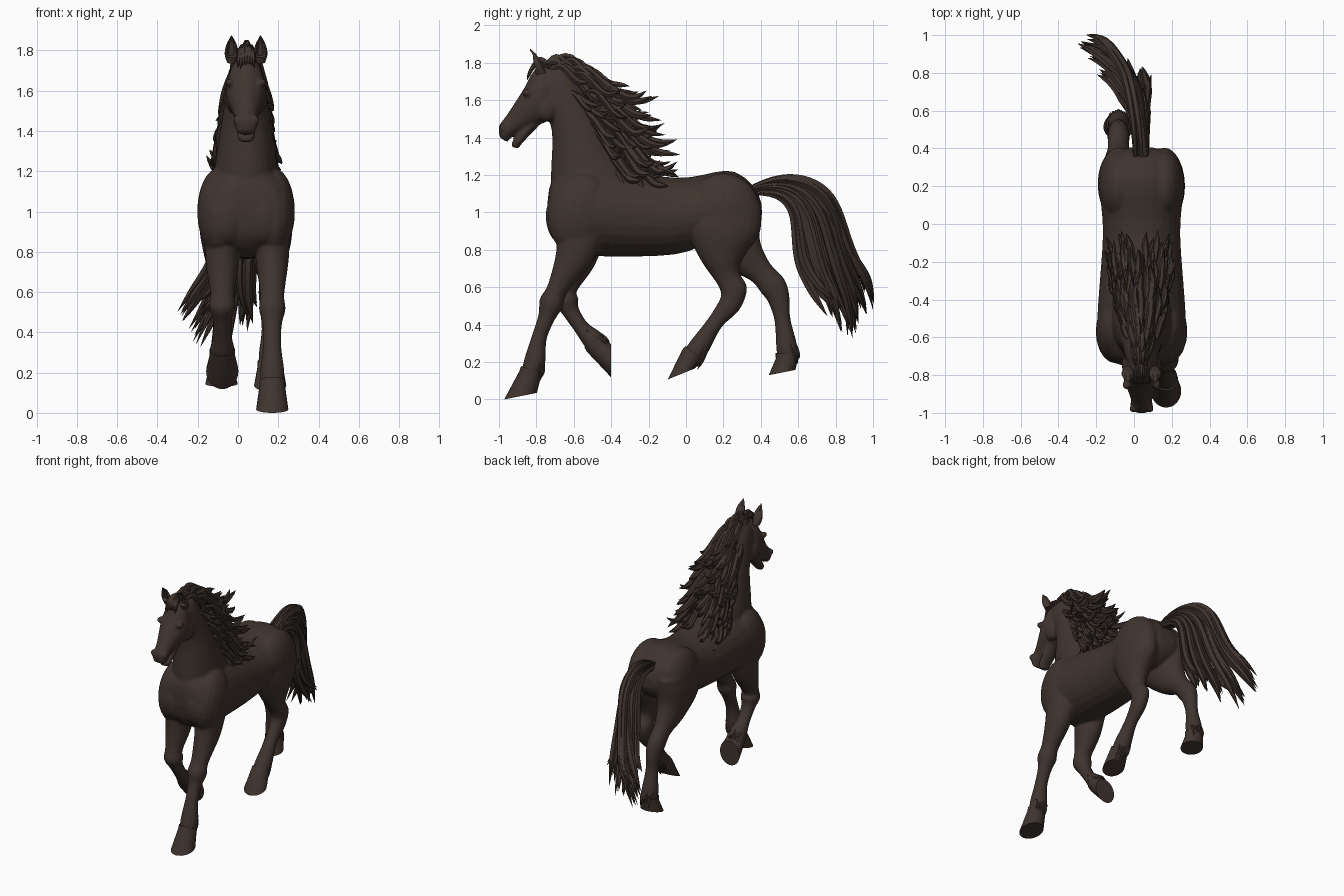
import bpy, bmesh, math, random
from mathutils import Vector, Matrix

if "Cube" in bpy.data.objects:
    bpy.data.objects.remove(bpy.data.objects["Cube"])

random.seed(7)
rnd = random.uniform
CX = 0.04          # the body's centre line

brown = bpy.data.materials.new("dark brown coat")
brown.diffuse_color = (0.05, 0.035, 0.028, 1)
brown.use_nodes = True
brown.node_tree.nodes["Principled BSDF"].inputs["Base Color"].default_value = brown.diffuse_color


def catmull(a, b, c, d, t):
    return 0.5 * (2*b + (c-a)*t + (2*a-5*b+4*c-d)*t*t + (3*b-a-3*c+d)*t**3)


def loft(bm, rings, cx=CX, sub=4, n=24):
    """Each ring: (y, z) of front edge, (y, z) of back edge, half width."""
    full = []
    for i in range(len(rings) - 1):
        q = [rings[max(i-1, 0)], rings[i], rings[i+1], rings[min(i+2, len(rings)-1)]]
        full += [[catmull(*v, k / sub) for v in zip(*q)] for k in range(sub)]
    full.append(rings[-1])
    loops = []
    for ya, za, yb, zb, w in full:
        angles = [2 * math.pi * j / n for j in range(n)]
        loops.append([bm.verts.new((cx + w * math.sin(a), (ya+yb + (ya-yb)*math.cos(a)) / 2,
                                    (za+zb + (za-zb)*math.cos(a)) / 2)) for a in angles])
    for p, q in zip(loops, loops[1:]):
        for j in range(n):
            bm.faces.new((p[j], p[(j+1) % n], q[(j+1) % n], q[j]))
    bm.faces.new(loops[0])
    bm.faces.new(loops[-1])


def pair_of_balls(bm, dx, y, z, radii, tilt=0):
    for s in (-1, 1):
        m = Matrix.Translation((CX + s*dx, y, z)) @ Matrix.Rotation(tilt, 4, 'X') @ Matrix.Diagonal((*radii, 1))
        bmesh.ops.create_uvsphere(bm, u_segments=20, v_segments=12, radius=1, matrix=m)


def settle(ob, angle):
    bpy.ops.object.select_all(action='DESELECT')
    ob.select_set(True)
    bpy.context.view_layer.objects.active = ob
    bpy.ops.object.convert(target='MESH')
    ob = bpy.context.object
    ob.data.materials.clear()
    ob.data.materials.append(brown)
    bpy.ops.object.shade_smooth_by_angle(angle=math.radians(angle))


def finish(name, bm, angle, remesh=0):
    bmesh.ops.recalc_face_normals(bm, faces=bm.faces[:])
    me = bpy.data.meshes.new(name)
    bm.to_mesh(me)
    bm.free()
    ob = bpy.data.objects.new(name, me)
    bpy.context.collection.objects.link(ob)
    if remesh:
        r = ob.modifiers.new("merge", 'REMESH')
        r.mode, r.voxel_size = 'VOXEL', remesh
        s = ob.modifiers.new("soften", 'SMOOTH')
        s.factor, s.iterations = 0.5, 5
    settle(ob, angle)


def hair(name, locks):
    """Each lock is (points, thickness): a tapered strand with a pointed end."""
    cu = bpy.data.curves.new(name, 'CURVE')
    cu.dimensions, cu.fill_mode = '3D', 'FULL'
    cu.bevel_depth, cu.bevel_resolution, cu.use_fill_caps = 1, 1, True
    for pts, thick in locks:
        sp = cu.splines.new('NURBS')
        sp.points.add(len(pts) - 1)
        for i, (p, v) in enumerate(zip(sp.points, pts)):
            t = i / (len(pts) - 1)
            p.co = (*v, 1)
            p.radius = thick * (.03 if t == 1 else .6 + 1.6*t*(1.2 - t))
        sp.order_u, sp.use_endpoint_u, sp.resolution_u = 4, True, 4
    ob = bpy.data.objects.new(name, cu)
    bpy.context.collection.objects.link(ob)
    settle(ob, 50)


body = bmesh.new()

# trunk
loft(body, [(-.74, 1.06, -.74, .98, .08), (-.715, 1.17, -.715, .87, .175), (-.61, 1.24, -.63, .79, .232),
            (-.44, 1.24, -.46, .765, .232), (-.05, 1.185, -.06, .775, .205), (.2, 1.222, .16, .85, .222),
            (.3, 1.195, .29, .85, .21), (.375, 1.12, .37, .9, .16), (.405, 1.04, .405, .96, .06)])
# neck
loft(body, [(-.72, .98, -.22, 1.16, .17), (-.722, 1.2, -.36, 1.32, .15), (-.718, 1.44, -.5, 1.57, .112),
            (-.78, 1.6, -.62, 1.76, .085), (-.83, 1.63, -.71, 1.785, .06)])
# head
loft(body, [(-.75, 1.785, -.68, 1.66, .055), (-.815, 1.755, -.69, 1.53, .09), (-.865, 1.665, -.745, 1.485, .098),
            (-.955, 1.525, -.885, 1.43, .058), (-1, 1.46, -.93, 1.405, .06), (-.995, 1.4, -.955, 1.375, .04)])
# lower jaw
loft(body, [(-.84, 1.5, -.79, 1.46, .055), (-.925, 1.385, -.88, 1.365, .045), (-.93, 1.35, -.892, 1.34, .028)])

pair_of_balls(body, .08, -.85, 1.64, (.022, .026, .02))           # eyes
pair_of_balls(body, .045, -.98, 1.455, (.02, .018, .024))         # nostrils
pair_of_balls(body, .06, -.745, 1.56, (.045, .065, .075))         # cheeks
pair_of_balls(body, .135, -.57, 1, (.108, .165, .22), -.25)       # shoulders
pair_of_balls(body, .085, -.66, .98, (.1, .09, .15))              # breast
pair_of_balls(body, .12, .2, 1, (.108, .2, .21))                  # hips

# leg sections shared by each pair: half depth, half width
front = [(.14, .09), (.1, .082), (.056, .06), (.066, .066), (.046, .048), (.041, .045), (.057, .06), (.048, .056)]
hind = [(.19, .1), (.195, .11), (.12, .085), (.07, .058), (.072, .058), (.06, .05), (.043, .043), (.056, .058), (.05, .052)]
feathers = []


def leg(name, x, path, sections, toe, heel):
    """A leg along a (y, z) path, with its hoof and the hair behind the fetlock."""
    pts = [Vector(p) for p in path]
    rings, normals = [], []
    for i, (r, w) in enumerate(sections):
        t = (pts[min(i+1, len(pts)-1)] - pts[max(i-1, 0)]).normalized()
        nrm = Vector((t.y, -t.x))
        normals.append(nrm)
        rings.append((*(pts[i] + nrm*r), *(pts[i] - nrm*r), w))
    loft(body, rings, x)
    bm = bmesh.new()
    crown = [(*(pts[-1] - t*d + nrm*.06), *(pts[-1] - t*d - nrm*.06), .064) for d in (.03, 0)]
    loft(bm, crown + [(*toe, *heel, .08)], x, sub=1)
    finish(name + "_hoof", bm, 35)
    back, down = -normals[-2], (pts[-1] - pts[-3]).normalized()
    for i in range(7):
        s = (i - 3) / 3
        p = pts[-2] + back * (.045 - .02*abs(s))
        k = rnd(.07, .11)
        line = [p - down*.06 - back*.02, p, p + down*k*.5 + back*.02, p + down*k + back*.015]
        feathers.append(([(x + s*.042, q.x, q.y) for q in line], .011))


leg("front_right", .17, [(-.56, .92), (-.6, .76), (-.688, .59), (-.72, .515), (-.745, .44), (-.785, .33),
                         (-.808, .207), (-.835, .13)], front, (-.972, 0), (-.797, .035))
leg("front_left", -.078, [(-.555, .92), (-.585, .74), (-.637, .595), (-.64, .53), (-.615, .47), (-.56, .385),
                          (-.5, .322), (-.477, .285)], front, (-.4, .118), (-.4, .295))
leg("hind_right", .16, [(.215, 1.05), (.2, .9), (.195, .76), (.22, .66), (.255, .59), (.235, .51),
                        (.155, .41), (.07, .28), (.025, .225)], hind, (-.097, .107), (.045, .165))
leg("hind_left", -.082, [(.215, 1.05), (.215, .92), (.3, .78), (.395, .685), (.465, .605), (.495, .54),
                         (.515, .43), (.538, .285), (.54, .22)], hind, (.443, .13), (.585, .158))
finish("horse_body", body, 180, remesh=.009)
hair("fetlock_hair", feathers)

# ears, hollowed at the front
for s, side in ((-1, "left"), (1, "right")):
    bm = bmesh.new()
    x = CX + s * .072
    loft(bm, [(-.8, 1.735, -.75, 1.745, .022), (-.815, 1.775, -.765, 1.785, .034),
              (-.822, 1.82, -.79, 1.83, .027), (-.835, 1.872, -.83, 1.873, .003)], x, n=16)
    for v in bm.verts:
        if 1.765 < v.co.z < 1.85 and abs(v.co.x - x) < .018 and v.co.y < -.8 + (1.8 - v.co.z) * .2:
            v.co.y += .025
    finish("ear_" + side, bm, 60)

# mane: locks swept back from the crest, then side locks lying on the neck
crest = [Vector(p) for p in ((-.77, 1.775), (-.64, 1.775), (-.54, 1.66), (-.46, 1.51), (-.38, 1.35), (-.29, 1.23))]


def on_crest(t):
    k = min(int(t * 5), 4)
    return crest[k].lerp(crest[k+1], t * 5 - k)


locks = []
for i in range(145):
    side_lock = i >= 105
    t = rnd(.25, .98) if side_lock else i / 104
    s = random.choice((-1, 1)) if side_lock else rnd(-1, 1)
    c = on_crest(t)
    L = rnd(.55, 1.08) * (.3 + .09 * math.sin(math.pi * t)) * (1 - max(0, t - .75))
    drop = rnd(.02, .16) + .1 * abs(s) * t
    lift = .05 + .06 * (1 - t) * (1 - abs(s))
    flick = rnd(-.02, .06)
    spread = .02 + .11 * min(1, t * 1.5)
    if side_lock:
        c += Vector((-.03, -.02))
        L, drop, lift, flick, spread = L * .62, rnd(.1, .17), -.03, rnd(-.03, .02), .045 + .08 * t
    root = .025 + .025 * min(1, t * 2)
    wave, phase = rnd(.005, .018), rnd(0, 6)
    # along, outward, rise and fall of the lock
    shape = [(0, 0, 0, 0), (.2, .4, 1, 0), (.45, .75, .5, .3), (.72, .9, 0, 1), (.9, 1, 0, 1), (1.05, 1.1, 0, 1)]
    pts = [(CX + s * (root + spread * o) + wave * a * math.sin(9*a + phase), c.x - .02 + L * a,
            c.y - .03*abs(s) + lift*u - drop*d + flick * max(0, a - .8) * 4 + wave * a * math.cos(9*a + phase))
           for a, o, u, d in shape]
    locks.append((pts, rnd(.013, .02)))
# forelock between the ears
for i in range(7):
    s = (i - 3) / 3
    line = [(-.72, 1.77), (-.77, 1.82 + .03 * (1 - abs(s))), (-.815, 1.79), (-.835, 1.75), (-.85, rnd(1.69, 1.73))]
    locks.append(([(CX + s * (.022 + .005 * k), y, z) for k, (y, z) in enumerate(line)], .011))
hair("mane", locks)

# tail: clumps of locks between an inner and an outer arch, their tips fanning to the left
inner = [(.36, 1.1), (.46, 1.11), (.565, 1.05), (.585, .9), (.6, .74), (.67, .62), (.72, .55), (.78, .47)]
outer = [(.36, 1.14), (.46, 1.185), (.605, 1.205), (.795, 1.11), (.86, .87), (.92, .7), (.98, .61), (.995, .5)]
tip_x = [.06, -.19, .05, -.06, -.24, -.17, -.29, -.27]
tip_drop = [.02, -.02, .06, .11, .13, .15, .06, 0]
locks = []
for i in range(56):
    g = i // 7
    centre = g / 7
    a, b = rnd(-.032, .032), rnd(-1, 1)
    cut = tip_drop[g] + rnd(-.1, .02)
    v = i / 55
    pts = []
    for k, (p, q) in enumerate(zip(inner, outer)):
        f = k / 7
        u = v + (centre - v) * f * f * .8          # each clump closes towards its tip
        c = Vector(p).lerp(Vector(q), u)
        sway = .02 * math.sin(f * 7 + g * 2) * f
        x = .037 + a * (1 - .6*f) + (tip_x[g] - .037) * f ** 2 + sway + .02 * b * f
        pts.append((x, c.x + sway * .6 + min(0, b) * .06 * f**3, c.y - cut * f**3))
    locks.append((pts, rnd(.015, .023)))
hair("tail", locks)
